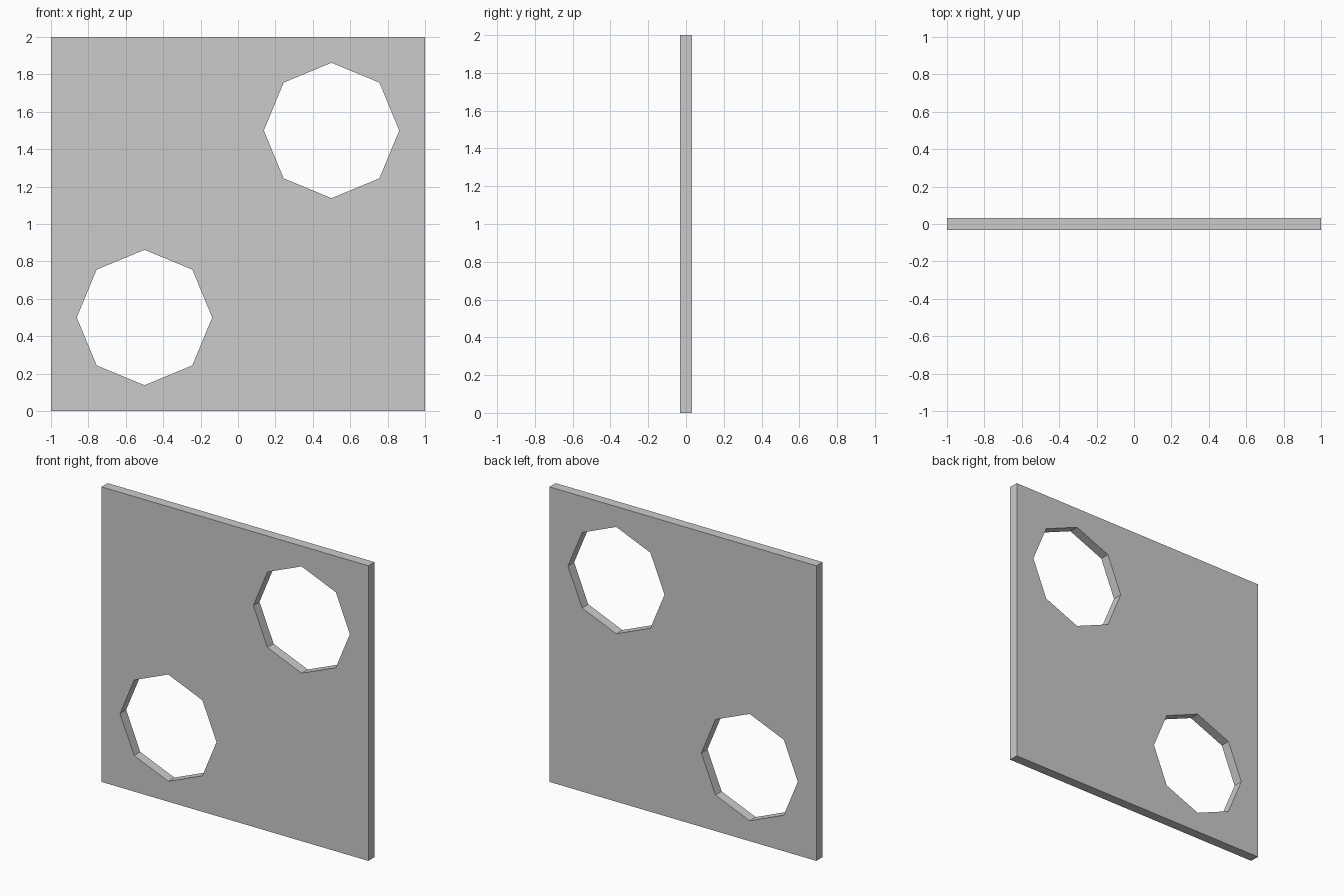
import bpy
from math import pi, cos, sin

if "Cube" in bpy.data.objects:
    bpy.data.objects.remove(bpy.data.objects["Cube"])

THICKNESS = 0.066
HOLE_RADIUS = 0.362


def add_outline(curve, points):
    """Add one closed straight-edged outline to a 2D curve."""
    spline = curve.splines.new('POLY')
    spline.points.add(len(points) - 1)
    for p, (x, z) in zip(spline.points, points):
        p.co = (x, z, 0, 1)
    spline.use_cyclic_u = True
    spline.use_smooth = False


def octagon(cx, cz):
    return [(cx + HOLE_RADIUS * cos(i * pi / 4), cz + HOLE_RADIUS * sin(i * pi / 4))
            for i in range(8)]


# Square panel profile with two diagonal octagonal holes
profile = bpy.data.curves.new("panel", 'CURVE')
profile.dimensions = '2D'
profile.fill_mode = 'BOTH'
profile.extrude = THICKNESS / 2
add_outline(profile, [(-1, 0), (1, 0), (1, 2), (-1, 2)])
for cx, cz in ((-0.5, 0.5), (0.5, 1.5)):
    add_outline(profile, octagon(cx, cz))

# Stand the panel upright and turn it into a mesh
panel = bpy.data.objects.new("panel", profile)
bpy.context.collection.objects.link(panel)
panel.rotation_euler.x = pi / 2
bpy.context.view_layer.objects.active = panel
panel.select_set(True)
bpy.ops.object.convert(target='MESH')
bpy.ops.object.mode_set(mode='EDIT')
bpy.ops.mesh.select_all(action='SELECT')
bpy.ops.mesh.remove_doubles(threshold=0.0001)
bpy.ops.mesh.normals_make_consistent(inside=False)
bpy.ops.object.mode_set(mode='OBJECT')
bpy.ops.object.shade_flat()
